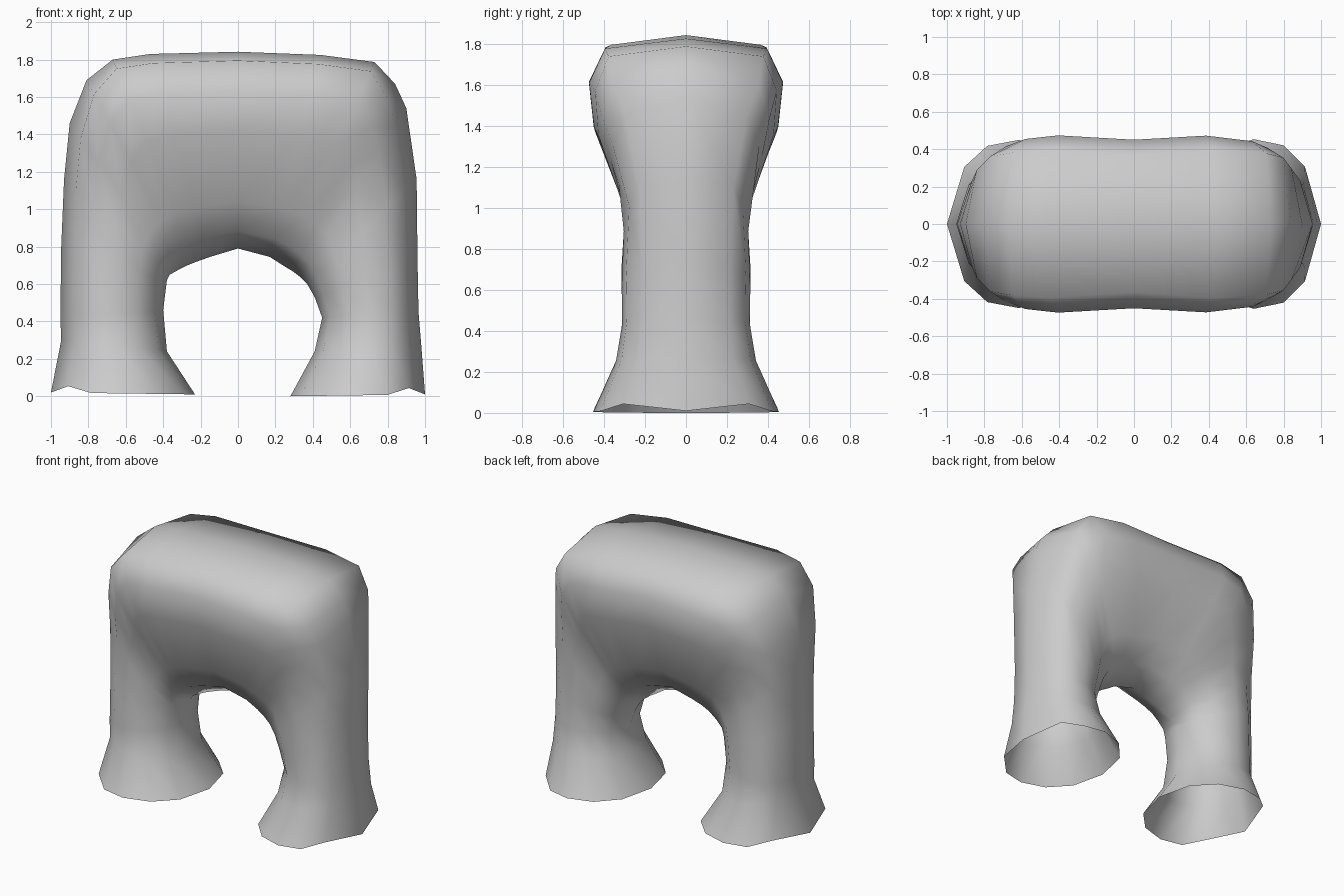
import bpy, bmesh

if "Cube" in bpy.data.objects:
    bpy.data.objects.remove(bpy.data.objects["Cube"])

# Spokes from left foot, over the arch, to right foot:
# inner point (x, z), outer point (x, z), blend (0 = round leg, 1 = flat-topped body)
SPOKES = [
    ((-.23, .01), (-1.0, .02), 0), ((-.38, .24), (-.945, .30), 0),
    ((-.40, .46), (-.95, .42), 0), ((-.38, .62), (-.945, .80), 0),
    ((-.365, .65), (-.93, 1.16), .1), ((-.32, .675), (-.90, 1.46), .25),
    ((-.27, .70), (-.81, 1.69), .6), ((-.22, .72), (-.67, 1.80), 1),
    ((-.15, .745), (-.47, 1.83), 1), ((0, .79), (0, 1.842), 1),
    ((.17, .745), (.44, 1.825), 1), ((.24, .70), (.73, 1.787), 1),
    ((.29, .67), (.84, 1.67), .6), ((.33, .64), (.90, 1.54), .25),
    ((.37, .60), (.955, 1.16), .1), ((.41, .53), (.96, .72), 0),
    ((.45, .42), (.965, .45), 0), ((.41, .24), (.98, .27), 0),
    ((.28, .0), (1.0, .01), 0),
]
# Section profiles: position along the spoke, share of the half depth
LEG = [(0, 0), (.08, .55), (.26, .87), (.5, 1), (.72, .93), (.88, .68), (1, 0)]
BODY = [(0, 0), (.09, .6), (.24, .97), (.6, 1), (.8, 1), (.955, 1), (1, 0)]
# Half depth by height, and its scale along the length of the upper body
DEPTH = [(0, .455), (.17, .395), (.28, .325), (.35, .31), (.7, .315), (1.02, .295),
         (1.2, .36), (1.42, .465), (1.65, .475), (1.79, .385), (1.9, .36)]
LENGTH = [(0, .95), (.48, 1.01), (.8, .86), (1, .75)]


def lookup(table, v):
    for (a, p), (b, q) in zip(table, table[1:]):
        if v <= b:
            return p + (q - p) * max(0, v - a) / (b - a)
    return table[-1][1]


def half_depth(x, z):
    upper = min(1, max(0, (z - 1.1) / .3))
    return lookup(DEPTH, z) * (1 + upper * (lookup(LENGTH, abs(x)) - 1))


def section(inner, outer, w):
    side = []
    for (t0, f0), (t1, f1) in zip(LEG, BODY):
        t, f = t0 + (t1 - t0) * w, f0 + (f1 - f0) * w
        x = inner[0] + (outer[0] - inner[0]) * t
        z = inner[1] + (outer[1] - inner[1]) * t
        side.append((x, -f * half_depth(x, z), z))
    back = [(x, -y, z) for x, y, z in side[-2:0:-1]]
    return side + back


# Arched body with two flared legs, open at the soles
bm = bmesh.new()
rings = [[bm.verts.new(p) for p in section(*s)] for s in SPOKES]
n = len(rings[0])
for a, b in zip(rings, rings[1:]):
    for i in range(n):
        j = (i + 1) % n
        bm.faces.new((a[i], a[j], b[j], b[i]))
# Slightly raised outer rim of each foot
for ring in (rings[0], rings[-1]):
    for i in (5, n - 5):
        ring[i].co.z += .035
# Make the outside face outwards: the top face must point up
bmesh.ops.recalc_face_normals(bm, faces=bm.faces[:])
top = max(bm.faces, key=lambda f: f.calc_center_median().z)
if top.normal.z < 0:
    bmesh.ops.reverse_faces(bm, faces=bm.faces[:])

mesh = bpy.data.meshes.new("arched_body")
bm.to_mesh(mesh)
bm.free()
body = bpy.data.objects.new("arched_body", mesh)
bpy.context.collection.objects.link(body)
bpy.context.view_layer.objects.active = body
body.select_set(True)
bpy.ops.object.shade_smooth_by_angle(angle=1.4)
